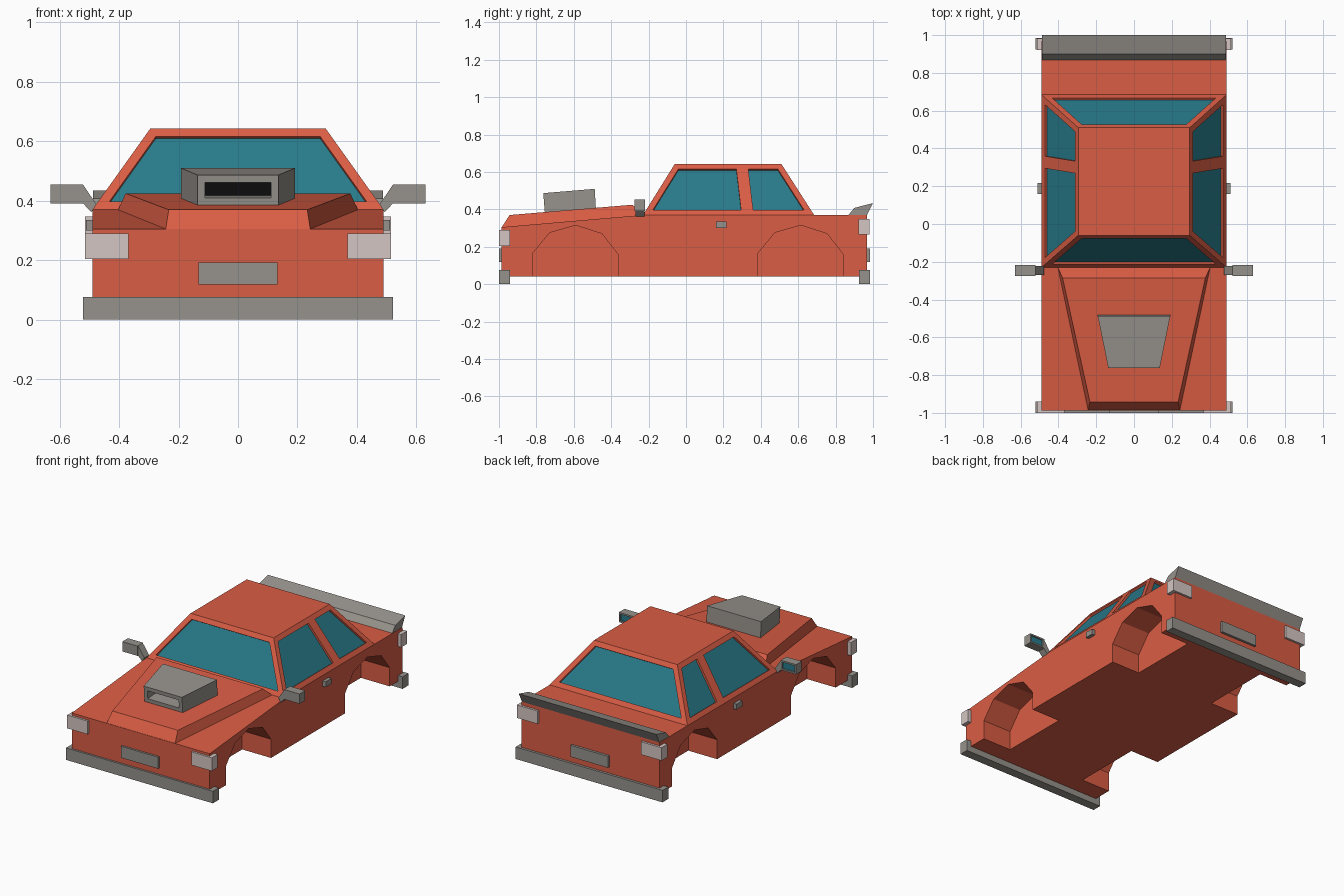
import bpy, bmesh

if "Cube" in bpy.data.objects:
    bpy.data.objects.remove(bpy.data.objects["Cube"])


def material(name, rgb):
    m = bpy.data.materials.new(name)
    m.diffuse_color = (*rgb, 1)
    m.use_nodes = True
    m.node_tree.nodes["Principled BSDF"].inputs["Base Color"].default_value = m.diffuse_color
    return m


RED = material("red paint", (0.70, 0.109, 0.058))
GLASS = material("teal glass", (0.021, 0.195, 0.254))
GREY = material("grey trim", (0.305, 0.287, 0.262))
LAMP = material("pale lamp", (0.665, 0.565, 0.546))
BLACK = material("black intake", (0.004, 0.004, 0.004))


def loft(name, ring_a, ring_b, mat):
    """Closed solid between two rings with equal point counts."""
    bm = bmesh.new()
    a = [bm.verts.new(p) for p in ring_a]
    b = [bm.verts.new(p) for p in ring_b]
    n = len(a)
    bm.faces.new(a)
    bm.faces.new(b)
    for i in range(n):
        j = (i + 1) % n
        bm.faces.new((a[i], a[j], b[j], b[i]))
    bmesh.ops.recalc_face_normals(bm, faces=bm.faces)
    mesh = bpy.data.meshes.new(name)
    bm.to_mesh(mesh)
    bm.free()
    mesh.materials.append(mat)
    ob = bpy.data.objects.new(name, mesh)
    bpy.context.collection.objects.link(ob)
    return ob


def prism_x(name, yz, x0, x1, mat):
    return loft(name, [(x0, y, z) for y, z in yz], [(x1, y, z) for y, z in yz], mat)


def prism_y(name, xz, y0, y1, mat):
    return loft(name, [(x, y0, z) for x, z in xz], [(x, y1, z) for x, z in xz], mat)


def box(name, x, y, z, mat):
    return prism_x(name, [(y[0], z[0]), (y[1], z[0]), (y[1], z[1]), (y[0], z[1])], *x, mat)


def recess(ob, rule, border, depth, mat):
    """Inset the faces picked by rule, push them in and recolour them."""
    ob.data.materials.append(mat)
    bm = bmesh.new()
    bm.from_mesh(ob.data)
    bm.normal_update()
    faces = [f for f in bm.faces if rule(f.normal)]
    bmesh.ops.inset_individual(bm, faces=faces, thickness=border, use_even_offset=True)
    bmesh.ops.inset_individual(bm, faces=faces, thickness=0.0002, depth=-depth,
                               use_even_offset=True)
    for f in faces:
        f.material_index = 1
    bm.to_mesh(ob.data)
    bm.free()


# Lower body with wheel arches cut out
body = prism_x("body", [(-0.987, 0.04), (-0.987, 0.305), (-0.23, 0.37),
                        (0.968, 0.37), (0.968, 0.04)], -0.49, 0.49, RED)
arch = [(-0.228, -0.1), (-0.228, 0.165), (-0.137, 0.275), (0.002, 0.315),
        (0.142, 0.27), (0.228, 0.16), (0.228, -0.1)]
for cy in (-0.592, 0.612):
    for s in (-1, 1):
        cutter = prism_x("arch_cutter", [(y + cy, z) for y, z in arch], s * 0.285, s * 0.6, RED)
        mod = body.modifiers.new("arch", 'BOOLEAN')
        mod.operation = 'DIFFERENCE'
        mod.solver = 'EXACT'
        mod.object = cutter
        bpy.context.view_layer.objects.active = body
        bpy.ops.object.modifier_apply(modifier=mod.name)
        bpy.data.objects.remove(cutter)

# Cabin with recessed windows; sides split at the door pillar
half_base = [(-0.23, 0.49), (0.33, 0.49), (0.685, 0.49)]
half_roof = [(-0.06, 0.295), (0.298, 0.295), (0.51, 0.295)]


def ring(half, z):
    return [(x, y, z) for y, x in half] + [(-x, y, z) for y, x in reversed(half)]


cabin = loft("cabin", ring(half_base, 0.37), ring(half_roof, 0.643), RED)
recess(cabin, lambda n: abs(n.z) < 0.9, 0.032, 0.013, GLASS)


# Raised bonnet panel
def quad(y0, x0, z0, y1, x1, z1):
    return [(-x0, y0, z0), (x0, y0, z0), (x1, y1, z1), (-x1, y1, z1)]


loft("bonnet", quad(-0.985, 0.243, 0.305, -0.23, 0.403, 0.37),
     quad(-0.943, 0.233, 0.37, -0.285, 0.378, 0.425), RED)

# Air scoop with a deep black mouth
scoop = loft("air_scoop", quad(-0.755, 0.136, 0.385, -0.482, 0.192, 0.407),
             quad(-0.763, 0.136, 0.487, -0.488, 0.192, 0.51), GREY)
recess(scoop, lambda n: n.y < -0.7, 0.025, 0.1, BLACK)

# Rear spoiler
prism_x("spoiler", [(0.868, 0.37), (0.9, 0.408), (1.0, 0.434), (0.968, 0.37)],
        -0.488, 0.488, GREY)

# Bumpers and number plates
box("front_bumper", (-0.522, 0.522), (-1.0, -0.94), (0, 0.077), GREY)
box("rear_bumper", (-0.522, 0.522), (0.925, 0.984), (0, 0.077), GREY)
box("front_plate", (-0.133, 0.133), (-1.0, -0.98), (0.118, 0.192), GREY)
box("rear_plate", (-0.133, 0.133), (0.96, 0.984), (0.118, 0.192), GREY)

# Lamps, handles and door mirrors on both sides
for s, side in ((-1, "left"), (1, "right")):
    box("headlamp_" + side, (s * 0.368, s * 0.514), (-1.0, -0.94), (0.205, 0.29), LAMP)
    box("tail_lamp_" + side, (s * 0.368, s * 0.514), (0.922, 0.982), (0.265, 0.348), LAMP)
    box("door_handle_" + side, (s * 0.48, s * 0.512), (0.16, 0.217), (0.3, 0.335), GREY)
    mirror = box("mirror_" + side, (s * 0.521, s * 0.63), (-0.275, -0.218), (0.391, 0.454), GREY)
    recess(mirror, lambda n: n.y > 0.9, 0.01, 0.008, GLASS)
    prism_y("mirror_arm_" + side, [(s * x, z) for x, z in (
        (0.521, 0.454), (0.476, 0.388), (0.493, 0.362), (0.521, 0.391))],
        -0.27, -0.222, GREY)
